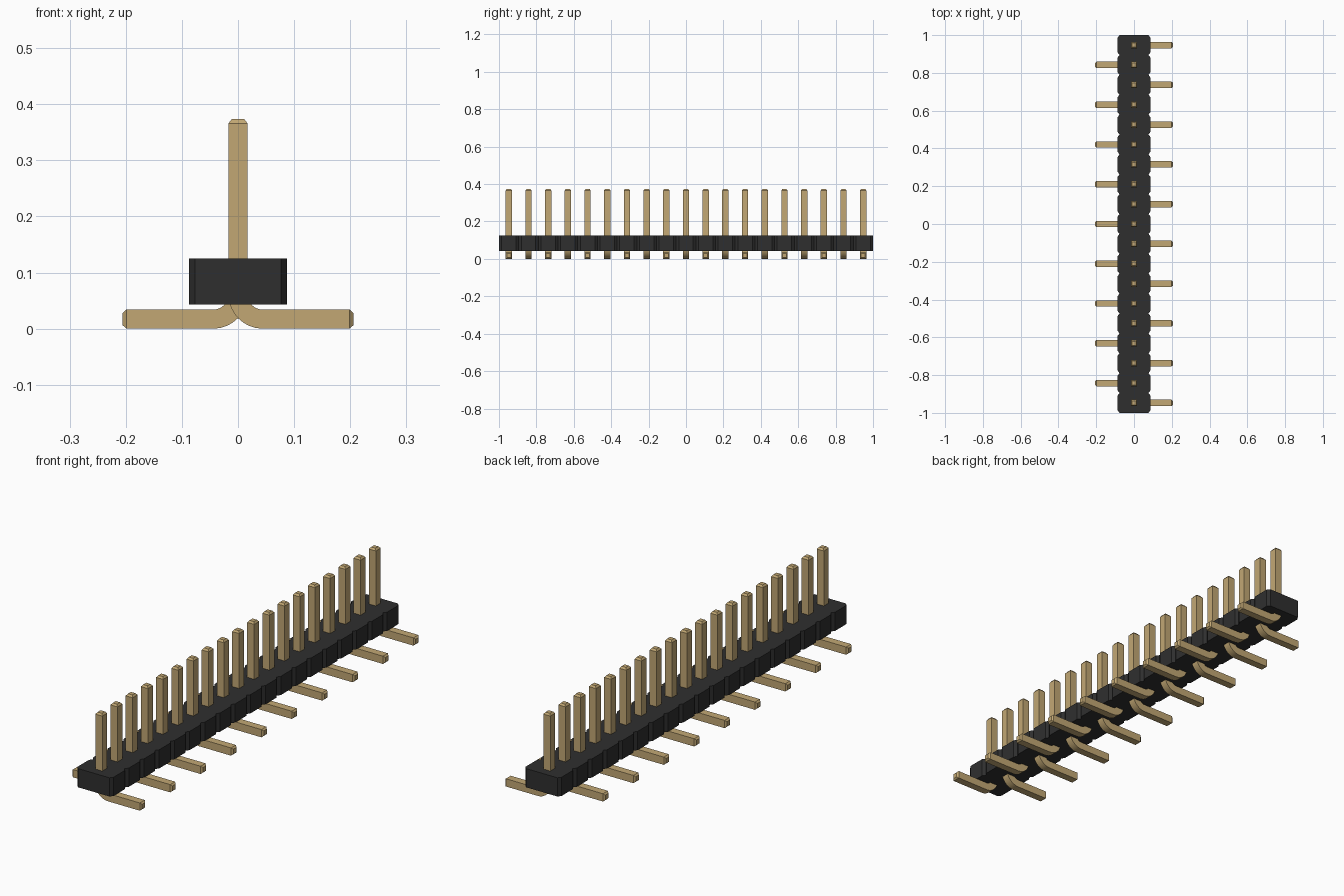
import bpy, bmesh, math
from mathutils import Vector

default = bpy.data.objects.get("Cube")
if default:
    bpy.data.objects.remove(default, do_unlink=True)

PINS = 19
PITCH = 2 / PINS
HALF = 0.017           # half thickness of the square wire
TIP = 0.0105           # half thickness at the tapered ends


def make_material(name, color):
    mat = bpy.data.materials.new(name)
    mat.use_nodes = True
    mat.diffuse_color = color
    mat.node_tree.nodes["Principled BSDF"].inputs["Base Color"].default_value = color
    return mat


def make_object(name, bm, mat):
    bmesh.ops.recalc_face_normals(bm, faces=bm.faces)
    mesh = bpy.data.meshes.new(name)
    bm.to_mesh(mesh)
    bm.free()
    mesh.materials.append(mat)
    obj = bpy.data.objects.new(name, mesh)
    bpy.context.collection.objects.link(obj)
    return obj


black = make_material("black plastic", (0.028, 0.028, 0.028, 1))
gold = make_material("pale gold", (0.54, 0.39, 0.175, 1))

# Plastic strip: one chamfered outline with a notch between neighbouring cells
WIDTH, CUT_X, CUT_Y = 0.087, 0.01, 0.014
side = []
for i in range(PINS):
    low = -1 + i * PITCH
    high = low + PITCH
    if i == 0:
        side.append((WIDTH - CUT_X, low))
    side += [(WIDTH, low + CUT_Y), (WIDTH, high - CUT_Y), (WIDTH - CUT_X, high)]
outline = side + [(-x, y) for x, y in reversed(side)]

bm = bmesh.new()
base = bm.faces.new([bm.verts.new((x, y, 0.043)) for x, y in outline])
raised = bmesh.ops.extrude_face_region(bm, geom=[base])["geom"]
bmesh.ops.translate(bm, vec=(0, 0, 0.082),
                    verts=[v for v in raised if isinstance(v, bmesh.types.BMVert)])
make_object("plastic_strip", bm, black)


# Pin: square wire swept down the post, round the bend and out along the foot
def pin_mesh(direction, y):
    radius = 0.044
    centre = Vector((radius, 0, HALF + radius))
    stations = [(Vector((0, 0, 0.374)), 0, TIP), (Vector((0, 0, 0.366)), 0, HALF)]
    steps = 8
    for k in range(steps + 1):
        a = math.pi / 2 * k / steps
        offset = Vector((-math.cos(a), 0, -math.sin(a))) * radius
        stations.append((centre + offset, a, HALF))
    stations += [(Vector((0.199, 0, HALF)), math.pi / 2, HALF),
                 (Vector((0.206, 0, HALF)), math.pi / 2, TIP)]

    bm = bmesh.new()
    rings = []
    for point, a, half in stations:
        across = Vector((math.cos(a), 0, math.sin(a)))
        ring = []
        for s, t in ((-1, -1), (1, -1), (1, 1), (-1, 1)):
            p = point + across * s * half
            ring.append(bm.verts.new((p.x * direction, y + t * half, p.z)))
        rings.append(ring)
    for upper, lower in zip(rings, rings[1:]):
        for k in range(4):
            n = (k + 1) % 4
            bm.faces.new((upper[k], upper[n], lower[n], lower[k]))
    bm.faces.new(rings[0])
    bm.faces.new(rings[-1])
    return bm


# Row of pins with feet alternating left and right
pins = []
for i in range(PINS):
    direction = 1 if i % 2 == 0 else -1
    y = -1 + (i + 0.5) * PITCH
    pins.append(make_object(f"pin_{i + 1}", pin_mesh(direction, y), gold))

# Smooth the bends while the wire edges stay crisp
bpy.ops.object.select_all(action='DESELECT')
for pin in pins:
    pin.select_set(True)
bpy.context.view_layer.objects.active = pins[0]
bpy.ops.object.shade_smooth_by_angle(angle=math.radians(25))
